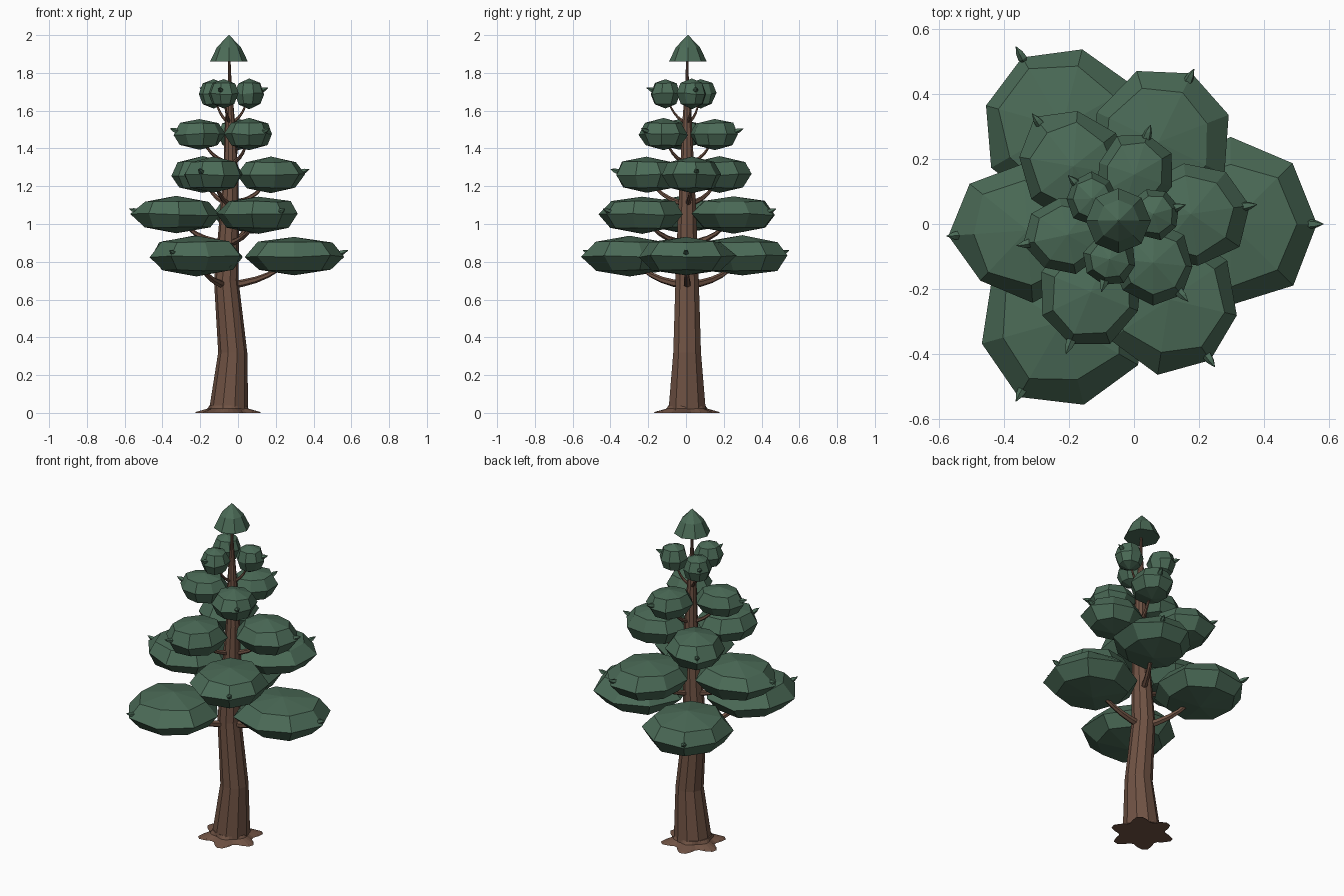
import bpy, bmesh, math, random
from mathutils import Vector, Matrix

if "Cube" in bpy.data.objects:
    bpy.data.objects.remove(bpy.data.objects["Cube"])

random.seed(4)


def material(name, color):
    m = bpy.data.materials.new(name)
    m.diffuse_color = color
    m.use_nodes = True
    m.node_tree.nodes["Principled BSDF"].inputs["Base Color"].default_value = m.diffuse_color
    return m


BARK = material("bark", (0.16, 0.085, 0.057, 1))
LEAF = material("foliage", (0.07, 0.146, 0.095, 1))


def finish(name, bm, mat):
    bmesh.ops.recalc_face_normals(bm, faces=bm.faces)
    me = bpy.data.meshes.new(name)
    bm.to_mesh(me)
    bm.free()
    me.materials.append(mat)
    ob = bpy.data.objects.new(name, me)
    bpy.context.collection.objects.link(ob)
    return ob


def skin(name, rings, mat):
    """Closed surface through rings of equal point count."""
    bm = bmesh.new()
    vs = [[bm.verts.new(p) for p in r] for r in rings]
    n = len(vs[0])
    for a, b in zip(vs, vs[1:]):
        for i in range(n):
            j = (i + 1) % n
            bm.faces.new((a[i], a[j], b[j], b[i]))
    bm.faces.new(vs[0])
    bm.faces.new(vs[-1])
    return finish(name, bm, mat)


def ring(center, r, n, axis=(0, 0, 1)):
    rot = Vector((0, 0, 1)).rotation_difference(Vector(axis))
    return [Vector(center) + rot @ Vector((r * math.cos(2 * math.pi * i / n),
                                           r * math.sin(2 * math.pi * i / n), 0))
            for i in range(n)]


# trunk: (z, x, radius) sections, bending gently
TRUNK = [(0.01, -0.05, 0.104), (0.32, -0.028, 0.077), (0.70, -0.062, 0.065),
         (1.0, -0.048, 0.053), (1.28, -0.038, 0.039), (1.55, -0.043, 0.026),
         (1.75, -0.044, 0.010), (1.90, -0.046, 0.005)]
skin("trunk", [ring((x, 0.006, z), r, 10) for z, x, r in TRUNK], BARK)


def trunk_x(z):
    for (z0, x0, _), (z1, x1, _) in zip(TRUNK, TRUNK[1:]):
        if z0 <= z <= z1:
            return x0 + (x1 - x0) * (z - z0) / (z1 - z0)
    return -0.046


# root flare: low six-lobed skirt
def flare(z, base, lobe):
    pts = []
    for i in range(36):
        a = 2 * math.pi * i / 36
        r = base + lobe * math.cos(6 * (a - math.radians(45)))
        pts.append((-0.053 + r * math.cos(a), 0.005 + r * math.sin(a), z))
    return pts


skin("root_flare", [flare(0, 0.153, 0.029), flare(0.006, 0.146, 0.027),
                    flare(0.022, 0.106, 0.006), flare(0.04, 0.098, 0)], BARK)

# foliage tiers: (z, distance from trunk, half length, half width, half height, tip distance)
TIERS = [(0.83, 0.345, 0.26, 0.255, 0.108, 0.60),
         (1.05, 0.28, 0.232, 0.215, 0.1, 0.50),
         (1.26, 0.225, 0.182, 0.165, 0.098, 0.40),
         (1.475, 0.16, 0.134, 0.122, 0.085, 0.29),
         (1.69, 0.112, 0.08, 0.08, 0.08, 0.185)]

for t, (z, dist, hl, hw, hh, tip) in enumerate(TIERS):
    for k in range(3):
        a = math.radians(64 * t + 120 * k)
        d = Vector((math.cos(a), math.sin(a), 0))
        turn = Matrix.Rotation(a, 4, 'Z')
        axis = Vector((-0.048, 0.0, z))
        tag = f"{t + 1}_{k + 1}"

        # faceted eight-sided foliage pad with a belt around the middle
        bm = bmesh.new()
        bmesh.ops.create_uvsphere(bm, u_segments=8, v_segments=4, radius=1)
        for v in bm.verts:
            s = random.uniform(0.94, 1.06)
            belt = 1.06 if abs(v.co.z) < 0.9 and abs(v.co.z) > 0.1 else 1.0
            v.co = Vector((v.co.x * s * belt, v.co.y * s * belt,
                           v.co.z * random.uniform(0.93, 1.03)
                           + random.uniform(-0.06, 0.06) * (belt == 1 and abs(v.co.z) < 0.1)))
        bm.transform(Matrix.Translation(axis + d * dist) @ turn
                     @ Matrix.Diagonal((hl, hw, hh, 1)))
        finish("foliage_pad_" + tag, bm, LEAF)

        # small leaf bud at the outer end
        out = (d + Vector((0, 0, 0.35))).normalized()
        c = axis + d * tip + Vector((0, 0, 0.02))
        skin("leaf_tip_" + tag, [ring(c + out * s, r, 5, out) for s, r in
             ((-0.03, 0.004), (-0.012, 0.015), (0.008, 0.012), (0.032, 0.001))], LEAF)

        # upward curving branch
        z0 = z - 0.155
        start = Vector((trunk_x(z0), 0.006, z0))
        end = axis + d * dist * 0.9 - Vector((0, 0, 0.03))
        mid = start + d * dist * 0.62 + Vector((0, 0, 0.02))
        rb = 0.022 - 0.003 * t
        rings = []
        for i in range(6):
            u = i / 5
            p = start * (1 - u) ** 2 + mid * 2 * u * (1 - u) + end * u * u
            tan = (mid - start) * (1 - u) + (end - mid) * u
            rings.append(ring(p, rb * (1 - 0.6 * u), 6, tan.normalized()))
        skin("branch_" + tag, rings, BARK)

# pointed crown cap
skin("crown", [ring((-0.048, 0.01, z), r, 8) for z, r in
     ((1.86, 0.1), (1.935, 0.064), (2.0, 0.002))], LEAF)
